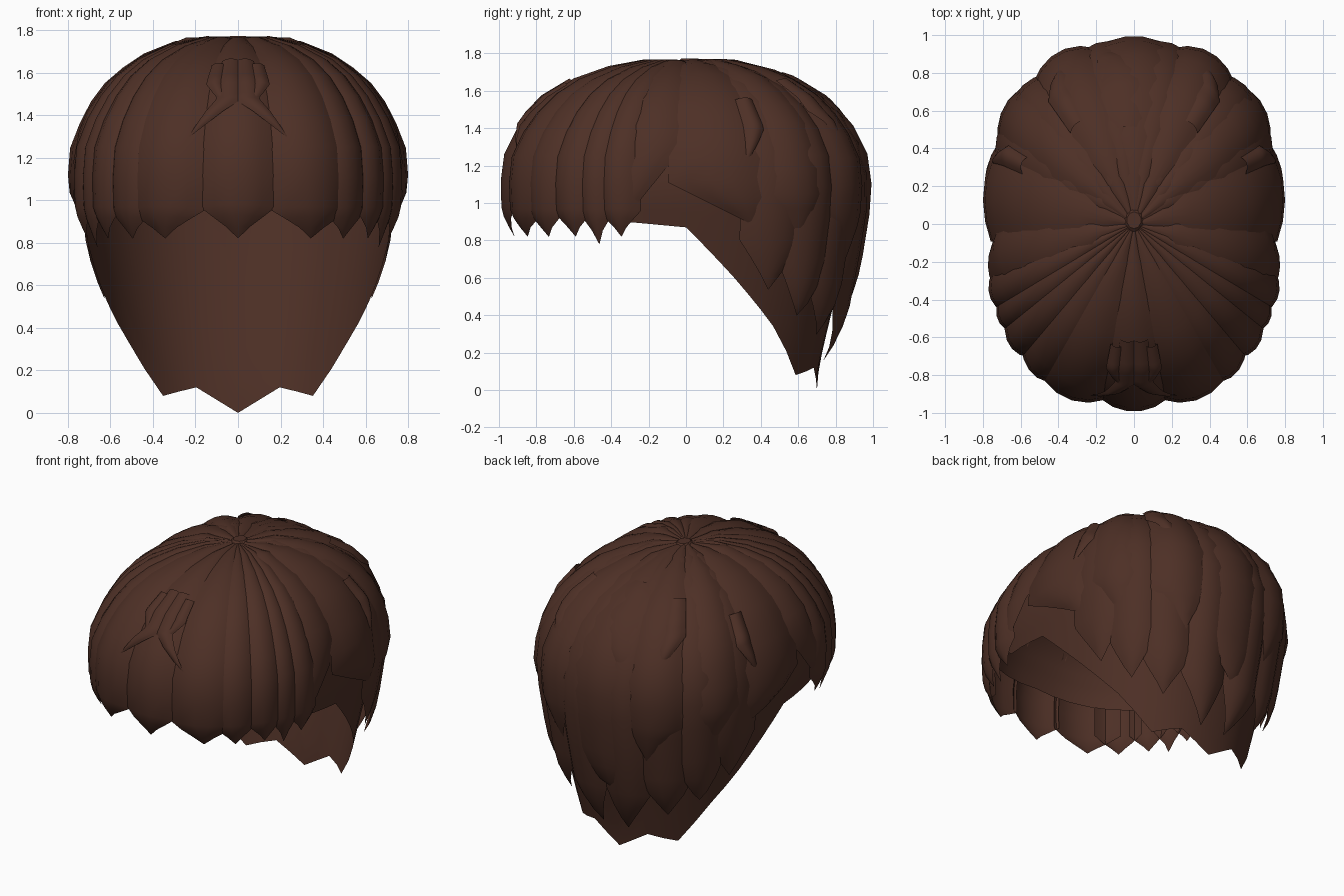
import bpy, bmesh, math

cube = bpy.data.objects.get("Cube")
if cube:
    bpy.data.objects.remove(cube)

hair = bpy.data.materials.new("dark_brown_hair")
hair.use_nodes = True
COLOUR = (0.075, 0.029, 0.019, 1)
hair.diffuse_color = COLOUR
bsdf = hair.node_tree.nodes["Principled BSDF"]
bsdf.inputs["Base Color"].default_value = COLOUR
bsdf.inputs["Roughness"].default_value = 0.8

# Crown-to-nape profiles: (share of plan radius, height)
OUTER = [(.04, 1.765), (.3, 1.77), (.58, 1.68), (.76, 1.57), (.89, 1.43), (.98, 1.25),
         (1, 1.05), (.97, .85), (.91, .5), (.84, .28), (.76, .1), (.72, 0)]
INNER = [(.04, 1.74), (.3, 1.74), (.56, 1.65), (.73, 1.54), (.85, 1.4), (.92, 1.22),
         (.93, 1.05), (.89, .87), (.76, .34), (.7, .08), (.7, 0)]


def at(profile, k):
    """Point on the profile at fractional index k."""
    i = min(int(k), len(profile) - 2)
    f = k - i
    return [a + (b - a) * f for a, b in zip(profile[i], profile[i + 1])]


def index_of(profile, z):
    """Fractional index where the profile reaches height z."""
    for i in range(1, len(profile) - 1):
        hi, lo = profile[i][1], profile[i + 1][1]
        if z >= lo:
            return i + max(0, (hi - z) / (hi - lo))
    return len(profile) - 1


def place(angle, rho, z):
    """Point on the oval head; angle in degrees, zero at the back."""
    s, c = math.sin(math.radians(angle)), math.cos(math.radians(angle))
    r = (abs(s / .81) ** 2.3 + abs(c) ** 2.3) ** (-1 / 2.3)
    return (r * rho * s, r * rho * c, z)


def sheet(name, rows):
    """Smooth surface through a grid of points."""
    bm = bmesh.new()
    grid = [[bm.verts.new(p) for p in row] for row in rows]
    for upper, lower in zip(grid, grid[1:]):
        for c in range(len(upper) - 1):
            bm.faces.new((upper[c], upper[c + 1], lower[c + 1], lower[c]))
    bmesh.ops.remove_doubles(bm, verts=bm.verts, dist=0.0005)
    for f in bm.faces:
        f.smooth = True
    mesh = bpy.data.meshes.new(name)
    bm.to_mesh(mesh)
    bm.free()
    mesh.materials.append(hair)
    obj = bpy.data.objects.new(name, mesh)
    bpy.context.collection.objects.link(obj)
    return obj


def lock(name, angle, width, notch, tip, tip_angle=None, lift=0.0, start=None, bulge=.055):
    """Bulged strand from the crown, tapering from the notch height to a pointed tip."""
    tip_angle = angle if tip_angle is None else tip_angle
    k0 = 0 if start is None else index_of(OUTER, start)
    k1, k2 = index_of(OUTER, notch), index_of(OUTER, tip)
    steps = [(k0 + (k1 - k0) * i / 9, 0) for i in range(10)]
    steps += [(k1 + (k2 - k1) * f, f) for f in (.35, .7, 1)]
    rows = []
    for k, f in steps:
        rho, z = at(OUTER, k)
        mid = angle + (tip_angle - angle) * f
        row = []
        for u in (-1, -.6, -.2, .2, .6, 1):
            scale = 1 + lift - bulge * u * u * (1 - f) - .05 * f * f
            row.append(place(mid + u * width * (1 - f), rho * scale,
                             z + lift * .3 - .012 * u * u * (1 - f)))
        rows.append(row)
    sheet(name, rows)


def pair(name, angle, width, notch, tip, tip_angle=None, **kw):
    tip_angle = angle if tip_angle is None else tip_angle
    lock("left_" + name, angle, width, notch, tip, tip_angle, **kw)
    lock("right_" + name, -angle, width, notch, tip, -tip_angle, **kw)


# Inner cap with a jagged nape and a raised front edge
EDGE = [(0, 0), (16, .12), (31, .08), (48, .34), (69, .61), (90, .87),
        (115, .9), (135, 1.12), (180, 1.18)]
half = []
for (a0, z0), (a1, z1) in zip(EDGE, EDGE[1:]):
    n = max(2, round((a1 - a0) / 8))
    half += [(a0 + (a1 - a0) * i / n, z0 + (z1 - z0) * i / n) for i in range(n)]
half.append(EDGE[-1])
rim = [(-a, z) for a, z in reversed(half[1:])] + half
cap_rows = []
for i in range(17):
    cap_rows.append([place(a, *at(INNER, index_of(INNER, z) * i / 16)) for a, z in rim])
sheet("inner_cap", cap_rows)

# Fringe
lock("centre_fringe", 180, 11, .98, .82)
for i, (offset, width) in enumerate([(22, 13), (34, 9), (46, 8), (55, 7), (64, 8)]):
    pair(f"fringe_{i + 1}", 180 - offset, width, .97, .82 if i != 3 else .78,
         lift=-.004 * (i % 2))
pair("temple_lock", 104, 14, 1.33, .9, 115, lift=-.01)

# Side and back locks
pair("ear_lock", 77, 20, 1.12, .88, 63, lift=.0)
pair("long_side_lock", 55, 13, .82, .54, lift=-.012)
pair("long_back_side_lock", 41, 11, .7, .4, lift=-.005)
pair("long_back_lock", 27, 11, .58, .3, lift=-.015)
pair("nape_lock", 10, 10, .45, .16, 7, lift=-.012)
lock("centre_back_lock", 0, 14, .72, .45, -4, lift=.0)

# Shorter overlapping upper layer
pair("upper_back_lock", 24, 12, .95, .68, 20, lift=.008)
pair("upper_side_lock", 48, 12, 1.05, .78, 45, lift=.01)

# Loose wisps on the forehead and back
pair("forehead_wisp", 177, 4, 1.48, 1.28, 165, lift=.02, start=1.66, bulge=.02)
pair("forehead_short_wisp", 172, 3, 1.55, 1.4, 178, lift=.018, start=1.64, bulge=.02)
pair("back_wisp", 30, 5, 1.5, 1.3, 24, lift=.022, start=1.66, bulge=.03)
lock("crown_back_wisp", -4, 9, 1.5, 1.2, -12, lift=.0, start=1.7, bulge=.02)
pair("side_wisp", 62, 4, 1.4, 1.2, 67, lift=.015, start=1.56, bulge=.03)

# Crown whorl
bpy.ops.mesh.primitive_cone_add(vertices=10, radius1=.07, radius2=.045, depth=.02,
                                location=(0, .02, 1.762))
whorl = bpy.context.object
whorl.name = "crown_whorl"
whorl.scale.x = .85
whorl.data.materials.append(hair)
